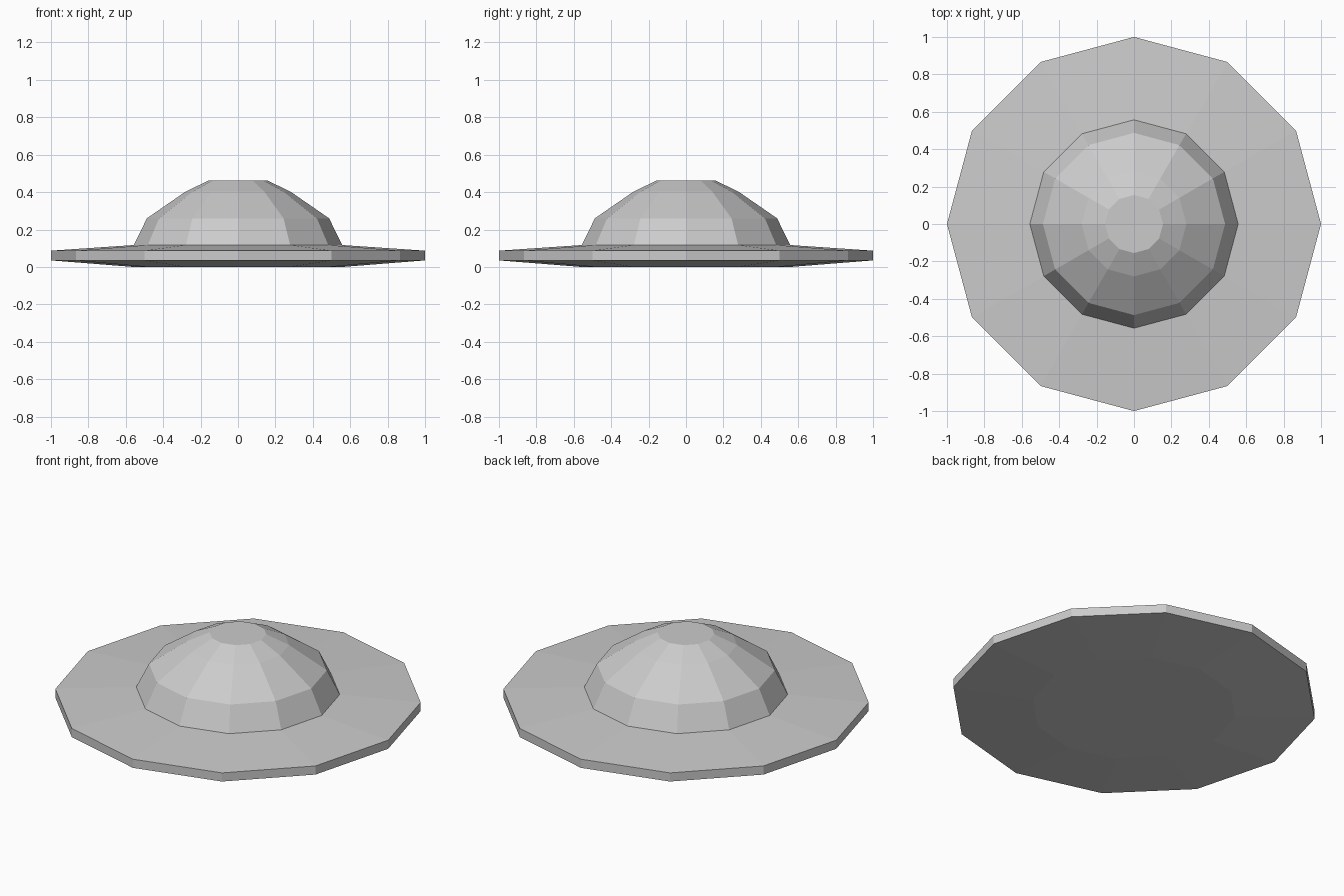
import bpy, bmesh
from math import sin, cos, tau

if "Cube" in bpy.data.objects:
    bpy.data.objects.remove(bpy.data.objects["Cube"])

SIDES = 12


def lathe(name, profile):
    """Revolve (radius, height) pairs into a closed, flat-faced 12-sided solid."""
    bm = bmesh.new()
    rings = [[bm.verts.new((r * cos(tau * i / SIDES), r * sin(tau * i / SIDES), z))
              for i in range(SIDES)] for r, z in profile]
    for low, high in zip(rings, rings[1:]):
        for i in range(SIDES):
            j = (i + 1) % SIDES
            bm.faces.new((low[i], low[j], high[j], high[i]))
    bm.faces.new(rings[0][::-1])
    bm.faces.new(rings[-1])
    bmesh.ops.recalc_face_normals(bm, faces=bm.faces)
    mesh = bpy.data.meshes.new(name)
    bm.to_mesh(mesh)
    bm.free()
    obj = bpy.data.objects.new(name, mesh)
    bpy.context.collection.objects.link(obj)
    return obj


# One continuous shell: shallow underside, thin brim, stepped dome with flat top
lathe("domed_disc", [
    (0.56, 0.0), (1.0, 0.035), (1.0, 0.087),      # underside and brim edge
    (0.557, 0.117),                               # brim top to dome base
    (0.487, 0.26), (0.28, 0.403), (0.155, 0.463),  # dome
])
